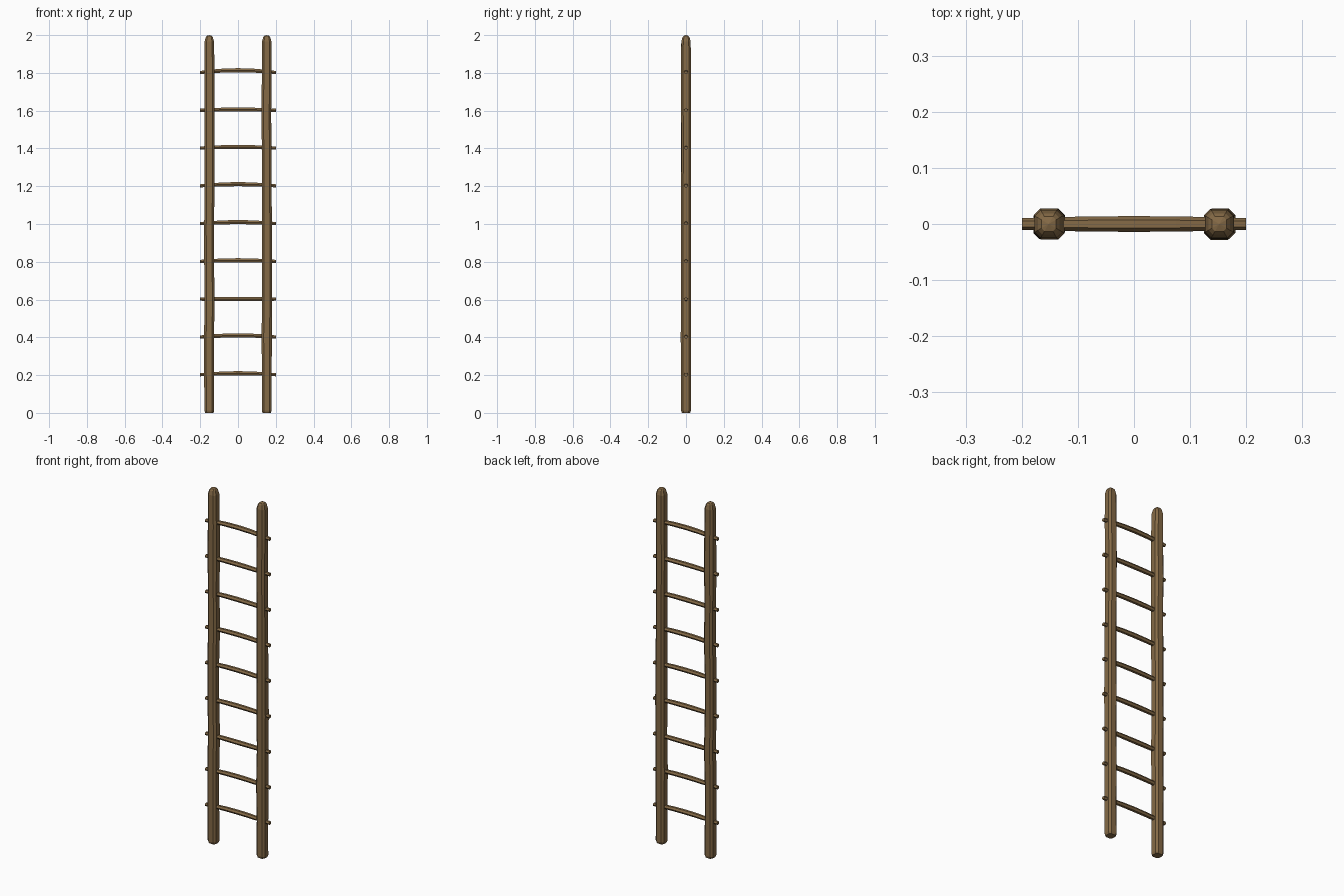
import bpy, bmesh, math, random
from mathutils import Vector

random.seed(4)
if "Cube" in bpy.data.objects:
    bpy.data.objects.remove(bpy.data.objects["Cube"], do_unlink=True)


def material(name, rgb):
    m = bpy.data.materials.new(name)
    m.use_nodes = True
    m.diffuse_color = (*rgb, 1)
    m.node_tree.nodes["Principled BSDF"].inputs["Base Color"].default_value = (*rgb, 1)
    return m


wood = material("brown wood", (0.235, 0.145, 0.062))


def loft(name, rings, tip=None):
    """Bridge equal rings of points, closing the ends with a cap or a pointed fan."""
    bm = bmesh.new()
    loops = [[bm.verts.new(p) for p in ring] for ring in rings]
    n = len(loops[0])
    for a, b in zip(loops, loops[1:]):
        for i in range(n):
            j = (i + 1) % n
            bm.faces.new((a[i], a[j], b[j], b[i]))
    bm.faces.new(loops[0][::-1])
    if tip:
        apex = bm.verts.new(tip)
        for i in range(n):
            bm.faces.new((loops[-1][i], loops[-1][(i + 1) % n], apex))
    else:
        bm.faces.new(loops[-1])
    bmesh.ops.recalc_face_normals(bm, faces=bm.faces)
    mesh = bpy.data.meshes.new(name)
    bm.to_mesh(mesh)
    bm.free()
    mesh.materials.append(wood)
    bpy.context.collection.objects.link(bpy.data.objects.new(name, mesh))


def chamfered_square(x, y, z, half):
    """Square section with cut corners."""
    c = half * 0.58
    pts = [(half, -c), (half, c), (c, half), (-c, half),
           (-half, c), (-half, -c), (-c, -half), (c, -half)]
    return [(x + px, y + py, z) for px, py in pts]


# Side rails: slightly uneven hewn poles with blunt pointed tops
for side, label in ((-1, "right"), (1, "left")):
    cx = side * 0.152
    rings = [chamfered_square(cx, 0, 0, 0.022), chamfered_square(cx, 0, 0.012, 0.026)]
    for k in range(1, 10):
        rings.append(chamfered_square(cx + random.uniform(-0.002, 0.002),
                                      random.uniform(-0.001, 0.001),
                                      k * 0.2, random.uniform(0.025, 0.0275)))
    for z, half in ((1.965, 0.025), (1.988, 0.019), (1.996, 0.013)):
        rings.append(chamfered_square(cx, 0, z, half))
    loft(label + "_rail", rings, (cx, 0, 2.0))

# Rungs: thin six-sided sticks, thicker and gently arched in the middle
bows = (0.008, 0.008, 0.001, 0.006, 0.008, 0.009, 0.006, 0.004, 0.012)
for k, bow in enumerate(bows):
    rings = []
    for x in (-0.2, -0.15, -0.075, 0, 0.075, 0.15, 0.2):
        t = 1 - (x / 0.2) ** 2
        r = 0.0105 + 0.0035 * t
        z = 0.2 * (k + 1) + 0.002 + bow * t
        rings.append([(x, r * math.cos(a), z + r * 0.9 * math.sin(a))
                      for a in (math.radians(60 * i) for i in range(6))])
    loft("rung_%d" % (k + 1), rings)
